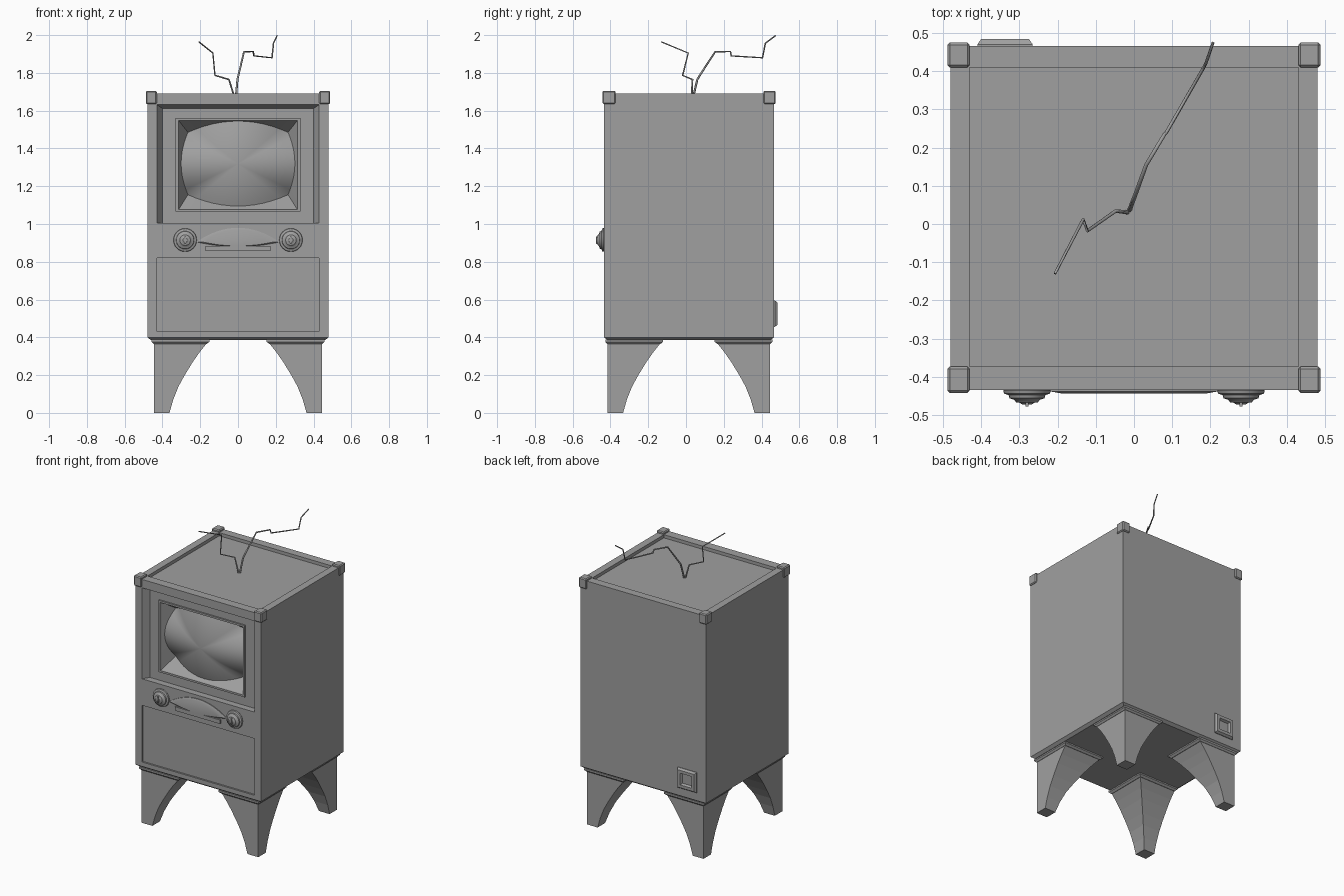
import bpy, bmesh, math

cube = bpy.data.objects.get("Cube")
if cube:
    bpy.data.objects.remove(cube, do_unlink=True)

grey = bpy.data.materials.new("plain_grey")
grey.use_nodes = True
grey.diffuse_color = (0.35, 0.35, 0.35, 1)
grey.node_tree.nodes["Principled BSDF"].inputs["Base Color"].default_value = (0.35, 0.35, 0.35, 1)

FRONT, BACK, MID = -0.434, 0.466, 0.015


def add(name, bm, smooth=None):
    mesh = bpy.data.meshes.new(name)
    bm.to_mesh(mesh)
    bm.free()
    mesh.materials.append(grey)
    ob = bpy.data.objects.new(name, mesh)
    bpy.context.collection.objects.link(ob)
    bpy.ops.object.select_all(action="DESELECT")
    ob.select_set(True)
    bpy.context.view_layer.objects.active = ob
    if smooth:
        bpy.ops.object.shade_smooth_by_angle(angle=math.radians(smooth))
    return ob


def loft(name, loops, start=True, end=True, smooth=None):
    """Skin a series of equal-length loops, with optional end caps."""
    bm = bmesh.new()
    rows = [[bm.verts.new(p) for p in loop] for loop in loops]
    for a, b in zip(rows, rows[1:]):
        for i in range(len(a)):
            j = (i + 1) % len(a)
            bm.faces.new((a[i], a[j], b[j], b[i]))
    if start:
        bm.faces.new(rows[0][::-1])
    if end:
        bm.faces.new(rows[-1])
    if start and end:
        bmesh.ops.recalc_face_normals(bm, faces=bm.faces)
    return add(name, bm, smooth)


def flat(x0, x1, y0, y1, z):
    return [(x0, y0, z), (x1, y0, z), (x1, y1, z), (x0, y1, z)]


def upright(x0, x1, z0, z1, y):
    return [(x0, y, z0), (x1, y, z0), (x1, y, z1), (x0, y, z1)]


def box(name, x0, x1, y0, y1, z0, z1, bevel=0):
    ob = loft(name, [flat(x0, x1, y0, y1, z0), flat(x0, x1, y0, y1, z1)])
    if bevel:
        mod = ob.modifiers.new("bevel", "BEVEL")
        mod.width = bevel
        mod.segments = 1
        bpy.ops.object.modifier_apply(modifier=mod.name)
    return ob


def cut(target, cutter):
    bpy.ops.object.select_all(action="DESELECT")
    bpy.context.view_layer.objects.active = target
    target.select_set(True)
    mod = target.modifiers.new("cut", "BOOLEAN")
    mod.operation = "DIFFERENCE"
    mod.solver = "EXACT"
    mod.object = cutter
    bpy.ops.object.modifier_apply(modifier=mod.name)
    bpy.data.objects.remove(cutter, do_unlink=True)


# Cabinet with chamfered underside
cabinet = loft("cabinet", [
    flat(-0.46, 0.46, FRONT + 0.02, BACK - 0.02, 0.385),
    flat(-0.48, 0.48, FRONT, BACK, 0.4),
    flat(-0.48, 0.48, FRONT, BACK, 1.69)])
# Tray in the top, lower front recess, sloped upper recess, screen pocket
cut(cabinet, box("tray_cutter", -0.43, 0.43, -0.373, 0.41, 1.668, 1.8))
cut(cabinet, box("lower_cutter", -0.43, 0.43, -0.6, FRONT + 0.012, 0.43, 1.002))
cut(cabinet, loft("upper_cutter", [
    upright(-0.4, 0.4, 1.004, 1.612, -0.388),
    upright(-0.43, 0.43, 1.004, 1.632, FRONT),
    upright(-0.43, 0.43, 1.004, 1.632, -0.6)]))
cut(cabinet, box("screen_cutter", -0.325, 0.325, -0.6, -0.25, 1.07, 1.555))

# Control strip
box("control_panel", -0.43, 0.43, FRONT + 0.002, FRONT + 0.03, 0.82, 1.004)

# Capped top corners
for side, sx in (("right", -1), ("left", 1)):
    xs = sorted((sx * 0.43, sx * 0.488))
    box("front_corner_" + side, *xs, -0.442, -0.373, 1.635, 1.705, 0.006)
    box("back_corner_" + side, *xs, 0.41, 0.475, 1.635, 1.705, 0.006)


def frame_loop(hw, z0, z1, y, bow=0, bow_y=0, n=12):
    """Rectangle with evenly split sides that can bow outward and forward."""
    pts = upright(-hw, hw, z0, z1, y)
    out = [(0, -1), (1, 0), (0, 1), (-1, 0)]
    loop = []
    for k in range(4):
        a, b = pts[k], pts[(k + 1) % 4]
        for i in range(n):
            t = i / n
            w = 4 * t * (1 - t)
            reach = w * bow * (1 if out[k][1] else 0.6)
            loop.append((a[0] + (b[0] - a[0]) * t + out[k][0] * reach,
                         y + bow_y * w,
                         a[2] + (b[2] - a[2]) * t + out[k][1] * reach))
    return loop


# Screen surround with sloping inner walls, and bulging glass
edge = frame_loop(0.265, 1.155, 1.485, -0.3, 0.06, -0.07)
loft("screen_surround", [
    frame_loop(0.33, 1.065, 1.56, -0.38),
    frame_loop(0.33, 1.065, 1.56, -0.398),
    frame_loop(0.315, 1.078, 1.547, -0.398),
    frame_loop(0.312, 1.08, 1.545, -0.388),
    edge], start=False, end=False)


def glass_ring(t, cz=1.318, cy=-0.41):
    return [(x * t, cy + (y - cy) * t * t, cz + (z - cz) * t) for x, y, z in edge]


loft("screen_glass", [glass_ring(1 - i / 10.2) for i in range(11)], start=False, smooth=60)


# Stepped knobs
def disc(cx, cz, r, y, n=24):
    return [(cx + r * math.cos(2 * math.pi * i / n), y,
             cz + r * math.sin(2 * math.pi * i / n)) for i in range(n)]


knob_profile = [(0.058, 0), (0.062, 0.006), (0.06, 0.014), (0.048, 0.018), (0.046, 0.026),
                (0.034, 0.03), (0.028, 0.037), (0.018, 0.038), (0.012, 0.043)]
for side, sx in (("right", -1), ("left", 1)):
    cx = sx * 0.28
    loft("knob_" + side, [disc(cx, 0.915, r, FRONT + 0.004 - d) for r, d in knob_profile], smooth=35)
    box("knob_grip_" + side, cx - 0.004, cx + 0.004, FRONT - 0.043, FRONT - 0.03, 0.895, 0.935)


# Curved dial plate and the bar beneath it
def dial_loop(s, y, n=16):
    pts = []
    for sign, rise in ((-1, 0.025), (1, 0.075)):
        for i in range(n):
            u = -sign * (-1 + 2 * i / n) if sign > 0 else -1 + 2 * i / n
            pts.append((0.22 * s * u, y, 0.905 + sign * rise * s * (1 - u * u)))
    return pts


loft("dial_plate", [dial_loop(1, FRONT + 0.004), dial_loop(1, FRONT - 0.004),
                    dial_loop(0.85, FRONT - 0.01)], smooth=35)
box("dial_bar", -0.172, 0.172, FRONT - 0.009, FRONT + 0.01, 0.857, 0.884)

# Legs: square section, straight outside, curved inside
leg_curve = [(0, 0.363), (0.07, 0.343), (0.14, 0.315), (0.2, 0.282), (0.27, 0.239),
             (0.32, 0.204), (0.375, 0.16)]
for side, sx in (("right", -1), ("left", 1)):
    for end, sy in (("front", -1), ("back", 1)):
        def section(inner, outer, z):
            return [(sx * x, MID + sy * (y - 0.015), z)
                    for x, y, z in flat(inner, outer, inner, outer, z)]
        loft(end + "_leg_" + side, [section(x, 0.445, z) for z, x in leg_curve])
        loft(end + "_leg_plate_" + side, [section(0.165, 0.447, 0.365),
                                          section(0.152, 0.457, 0.376),
                                          section(0.152, 0.457, 0.388)])


# Power socket on the back
def socket_loop(inset, y):
    return upright(-0.41 + inset, -0.265 - inset, 0.455 + inset, 0.595 - inset, y)


loft("power_socket", [socket_loop(0, BACK - 0.005), socket_loop(0, BACK + 0.004),
                      socket_loop(0.01, BACK + 0.018), socket_loop(0.03, BACK + 0.018),
                      socket_loop(0.038, BACK + 0.003)])


# Bent wire aerials
def wire(name, pts, thick):
    curve = bpy.data.curves.new(name, "CURVE")
    curve.dimensions = "3D"
    curve.bevel_depth = thick
    curve.bevel_resolution = 1
    curve.use_fill_caps = True
    spline = curve.splines.new("POLY")
    spline.points.add(len(pts) - 1)
    for i, (point, co) in enumerate(zip(spline.points, pts)):
        point.co = (*co, 1)
        point.radius = 1.2 - 0.5 * i / len(pts)
    curve.materials.append(grey)
    ob = bpy.data.objects.new(name, curve)
    bpy.context.collection.objects.link(ob)
    bpy.ops.object.select_all(action="DESELECT")
    ob.select_set(True)
    bpy.context.view_layer.objects.active = ob
    bpy.ops.object.convert(target="MESH")


wire("aerial_right", [(-0.015, 0.03, 1.66), (-0.048, 0.034, 1.765), (-0.122, -0.018, 1.787),
                      (-0.133, 0.012, 1.905), (-0.207, -0.13, 1.964)], 0.0045)
wire("aerial_left", [(-0.012, 0.035, 1.66), (-0.003, 0.06, 1.765), (0.003, 0.075, 1.79),
                     (0.032, 0.155, 1.913), (0.08, 0.235, 1.913), (0.085, 0.24, 1.89),
                     (0.18, 0.405, 1.88), (0.188, 0.42, 1.957), (0.207, 0.475, 1.998)], 0.005)
